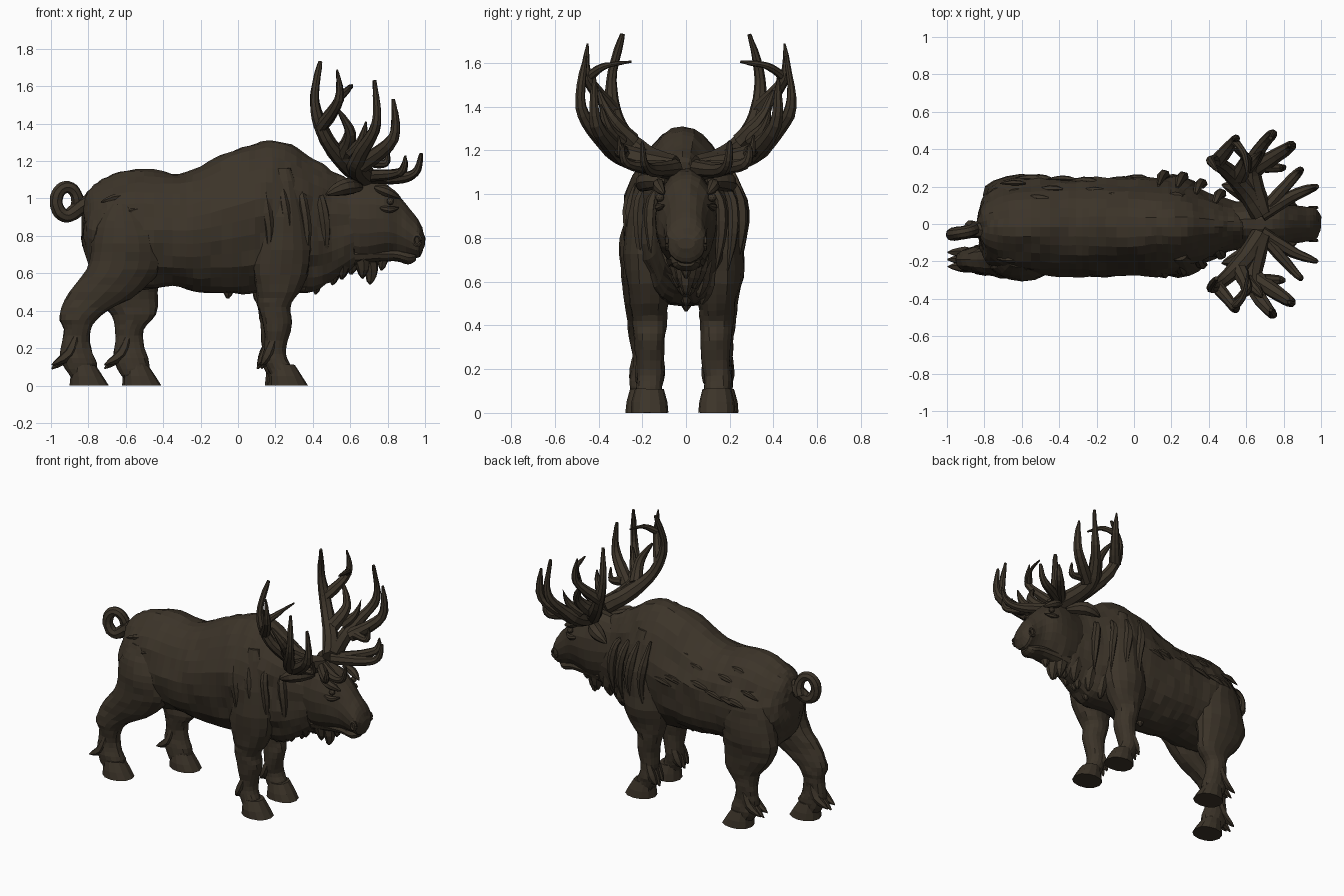
import bpy, bmesh, math, random
from mathutils import Vector, noise

if "Cube" in bpy.data.objects:
    bpy.data.objects.remove(bpy.data.objects["Cube"])

random.seed(4)
hide = bpy.data.materials.new("dark brown hide")
hide.diffuse_color = (0.045, 0.034, 0.022, 1)
hide.use_nodes = True
hide.node_tree.nodes["Principled BSDF"].inputs["Base Color"].default_value = hide.diffuse_color
SIDES = ((1, "left"), (-1, "right"))


def finish(bm, name, rough=0.0):
    """Roughen along the normals with creased noise, then make a flat shaded object."""
    bmesh.ops.recalc_face_normals(bm, faces=bm.faces)
    bm.normal_update()
    moves = []
    for v in bm.verts:
        p = Vector((v.co.x * 5, v.co.y * 8, v.co.z * 7))
        moves.append(v.normal * rough * (noise.noise(p) - abs(noise.noise(p * 2.3)) + 0.25))
    for v, m in zip(bm.verts, moves):
        v.co += m
        v.co.z = max(v.co.z, 0)
    me = bpy.data.meshes.new(name)
    bm.to_mesh(me)
    bm.free()
    me.materials.append(hide)
    bpy.context.collection.objects.link(bpy.data.objects.new(name, me))


def spline(rows, n):
    """Catmull-Rom through rows of numbers."""
    out, last = [], len(rows) - 1
    for i in range(last):
        a, b, c, d = (rows[max(0, min(last, i + k))] for k in (-1, 0, 1, 2))
        for j in range(n):
            t = j / n
            out.append([0.5 * (2 * q + (r - p) * t + (2 * p - 5 * q + 4 * r - s) * t * t
                        + (3 * q - p - 3 * r + s) * t ** 3) for p, q, r, s in zip(a, b, c, d)])
    return out + [list(rows[-1])]


def skin(bm, rings):
    loops = [[bm.verts.new(p) for p in ring] for ring in rings]
    n = len(loops[0])
    for a, b in zip(loops, loops[1:]):
        for i in range(n):
            bm.faces.new((a[i], a[(i + 1) % n], b[(i + 1) % n], b[i]))
    bm.faces.new(loops[0])
    bm.faces.new(loops[-1])


def loft(name, axis, rows, yc=0.0, sides=16, steps=3, pinch=0.0, rough=0.0):
    """Rows: position along the axis, low and high edge in side view, half width."""
    rings = []
    for t, lo, hi, w in spline(rows, steps):
        ring = []
        for i in range(sides):
            c, s = math.cos(math.tau * i / sides), math.sin(math.tau * i / sides)
            y = yc + w * math.copysign(abs(c) ** 0.85, c) * (1 - pinch * max(0, s) ** 2)
            o = (lo + hi) / 2 + (hi - lo) / 2 * s
            ring.append((t, y, o) if axis == "x" else (o, y, t))
        rings.append(ring)
    bm = bmesh.new()
    skin(bm, rings)
    finish(bm, name, rough)


def tube(bm, pts, radius, sides=7, steps=4):
    """Tube along a path; radius is a function of the way along, 0 to 1."""
    cs = [Vector(p) for p in spline(pts, steps)]
    rings, u, prev = [], None, None
    for i, c in enumerate(cs):
        t = (cs[min(i + 1, len(cs) - 1)] - cs[max(i - 1, 0)]).normalized()
        u = prev.rotation_difference(t) @ u if prev else t.orthogonal().normalized()
        prev, v, r = t, t.cross(u), max(radius(i / (len(cs) - 1)), 0.004)
        rings.append([c + r * (math.cos(k * math.tau / sides) * u + math.sin(k * math.tau / sides) * v)
                      for k in range(sides)])
    skin(bm, rings)


def taper(r):
    return lambda t: r * (1 - 0.85 * t ** 1.4)


def spindle(r):
    return lambda t: r * math.sin(math.pi * (0.1 + 0.88 * t))


# Body with shoulder hump
loft("body", "x", [
    (-.83, .78, .98, .07), (-.79, .62, 1.06, .17), (-.7, .53, 1.11, .23), (-.55, .51, 1.155, .255),
    (-.35, .52, 1.14, .265), (-.2, .5, 1.17, .27), (.02, .49, 1.275, .265), (.15, .5, 1.315, .255),
    (.28, .5, 1.275, .235), (.4, .5, 1.205, .18), (.5, .55, 1.15, .135), (.62, .64, 1.09, .115)],
    -.015, 28, 4, .3, .02)

# Head and lower jaw
loft("head", "x", [
    (.5, .72, 1.09, .1), (.65, .66, 1.12, .14), (.78, .69, 1.095, .135), (.85, .7, 1.03, .105),
    (.92, .69, .94, .092), (.97, .69, .87, .09), (1, .75, .8, .04)], 0, 18, 3, .15, .009)
loft("lower_jaw", "x", [
    (.62, .64, .76, .09), (.83, .665, .74, .07), (.91, .65, .72, .065), (.95, .67, .71, .04)], 0, 12, 3, 0, .004)

# Brows, eyes, nostrils and ears
for s, side in SIDES:
    bm = bmesh.new()
    tube(bm, [(.73, s * .12, 1.06), (.8, s * .125, 1.035), (.87, s * .1, 1)], spindle(.028))
    tube(bm, [(.76, s * .125, .95), (.81, s * .125, .94), (.86, s * .1, .95)], spindle(.018))
    finish(bm, side + "_brow_and_lid")
    bm = bmesh.new()
    bmesh.ops.create_icosphere(bm, subdivisions=2, radius=.02)
    bmesh.ops.translate(bm, verts=bm.verts, vec=(.815, s * .12, .985))
    finish(bm, side + "_eye")
    bm = bmesh.new()
    tube(bm, [(.958 + .02 * math.cos(k), s * .088, .775 + .028 * math.sin(k)) for k in range(7)],
         lambda t: .009, 5, 2)
    finish(bm, side + "_nostril")
    bm = bmesh.new()
    tube(bm, [(.66, s * .09, 1.06), (.57, s * .18, 1.06), (.47, s * .21, 1.02)], spindle(.046), 8)
    finish(bm, side + "_ear", .004)

# Antlers: beams and tines drawn once, then mirrored
BEAMS = [
    (.058, (.68, .06, 1.12), (.59, .19, 1.18), (.47, .31, 1.32), (.41, .34, 1.52), (.44, .29, 1.73)),
    (.058, (.68, .06, 1.12), (.63, .27, 1.17), (.66, .38, 1.25), (.74, .48, 1.4), (.73, .46, 1.63)),
    (.04, (.68, .05, 1.12), (.85, .15, 1.11), (.95, .19, 1.14), (.98, .2, 1.24)),
]
TINES = [
    (.037, (.44, .33, 1.38), (.54, .45, 1.53), (.53, .45, 1.69)),
    (.023, (.54, .44, 1.54), (.59, .37, 1.585), (.61, .25, 1.605)),
    (.046, (.66, .3, 1.18), (.83, .41, 1.32), (.83, .42, 1.53)),
    (.035, (.72, .1, 1.12), (.87, .27, 1.14), (.895, .29, 1.23)),
    (.046, (.56, .25, 1.24), (.6, .35, 1.35), (.54, .4, 1.47)),
    (.036, (.6, .3, 1.24), (.66, .36, 1.31), (.685, .39, 1.41)),
    (.032, (.7, .3, 1.2), (.79, .3, 1.19), (.8, .31, 1.27)),
]
for s, side in SIDES:
    bm = bmesh.new()
    for r, *pts in BEAMS + TINES:
        tube(bm, [(x, s * y, z) for x, y, z in pts], taper(r), 8, 5)
    finish(bm, side + "_antler", .006)


def foot(name, x, y, back):
    """Hoof starting at x, with hair locks trailing behind the fetlock."""
    loft(name + "_hoof", "z", [(0, x, x + .21, .086), (.05, x + .005, x + .18, .082), (.11, x + .01, x + .14, .065)],
         y, 12, 1, 0, .005)
    bm = bmesh.new()
    for k in (-1, 0, 1):
        tube(bm, [(x + .04, y + k * .038, .28), (x, y + k * .038, .17), (x - back, y + k * .038, .09 + .02 * abs(k))],
             spindle(.032), 6, 3)
    finish(bm, name + "_fetlock_hair", .004)


# Front legs, reaching up into the shoulders
SHIN = [(.04, .19, .32, .06), (.12, .145, .275, .062), (.2, .145, .25, .06), (.33, .135, .29, .073),
        (.42, .12, .28, .078), (.5, .1, .33, .09), (.65, .07, .39, .115), (.9, .12, .37, .11), (1.16, .2, .28, .03)]
for dx, y, side in ((-.02, .14, "left"), (0, -.165, "right")):
    loft(side + "_front_leg", "z", [(z, lo + dx, hi + dx, w) for z, lo, hi, w in SHIN], y, 16, 3, 0, .014)
    foot(side + "_front", .165 + dx, y, .04)

# Hind legs: shared shape, the right foot steps back and the left forward
HOCK = [(.04, .01, .15, .06), (.12, -.04, .15, .062), (.2, -.05, .12, .058), (.3, -.035, .115, .06),
        (.38, -.05, .18, .068)]
THIGH = [(.62, -.81, -.42, .105), (.76, -.78, -.42, .11), (.88, -.74, -.48, .09), (.97, -.68, -.56, .04)]
for x, y, side in ((-.62, .155, "left"), (-.9, -.19, "right")):
    low = [(z, x + lo, x + hi, w) for z, lo, hi, w in HOCK]
    knee = [(.5, x * .5 - .46, x * .3 - .24, .085)]
    loft(side + "_hind_leg", "z", low + knee + THIGH, y, 16, 3, 0, .014)
    foot(side + "_hind", x, y, .095)

# Curled tail
bm = bmesh.new()
curl = [(-.915 + .058 * math.cos(a), -.025 + .03 * math.sin(a / 2), .985 + .078 * math.sin(a))
        for a in (math.radians(-50 - k * 40) for k in range(10))]
tube(bm, [(-.78, -.03, .98), (-.83, -.03, .96)] + curl, lambda t: .033 + .02 * (1 - t) ** 6, 8, 3)
finish(bm, "curled_tail", .006)

# Throat beard, chest mane and belly tufts as hanging locks: x, tip height, side spread
bm = bmesh.new()
for x, tip, spread in ((.71, .535, 0), (.67, .57, .03), (.77, .615, 0), (.61, .595, 0), (.56, .57, .05),
                       (.51, .535, .02), (.45, .53, .07), (.42, .485, 0), (.36, .5, .09), (-.05, .465, 0)):
    for y in {spread, -spread}:
        tube(bm, [(x - .02, y, tip + .17), (x, y, tip + .08), (x - .005, y * .8, tip)],
             lambda t: .048 * (1 - t * t) + .006, 7, 3)
finish(bm, "hanging_mane_locks", .008)

# Raised fur locks: long ones down the shoulders, short ones over the flanks
bm = bmesh.new()
for s, side in SIDES:
    for k in range(4):
        x, y = .1 + .1 * k, .255 - .011 * k * k
        tube(bm, [(x + .03, s * (y - .05), 1.12 - .03 * k), (x + .05, s * y, .97), (x + .07, s * (y + .005), .82),
                  (x + .06, s * (y - .02), .65)], spindle(.028), 6, 3)
    for k in range(14):
        x, a = random.uniform(-.7, .1), random.uniform(.1, .9)
        y = .25 * math.cos(a) * (1 - .3 * math.sin(a) ** 2)
        z = .84 + (.31 + max(0, x + .3) * .2) * math.sin(a)
        tube(bm, [(x + .07, s * y, z), (x, s * (y + .004), z - .01), (x - .07, s * y, z - .035)], spindle(.017), 6, 2)
finish(bm, "fur_locks", .006)
